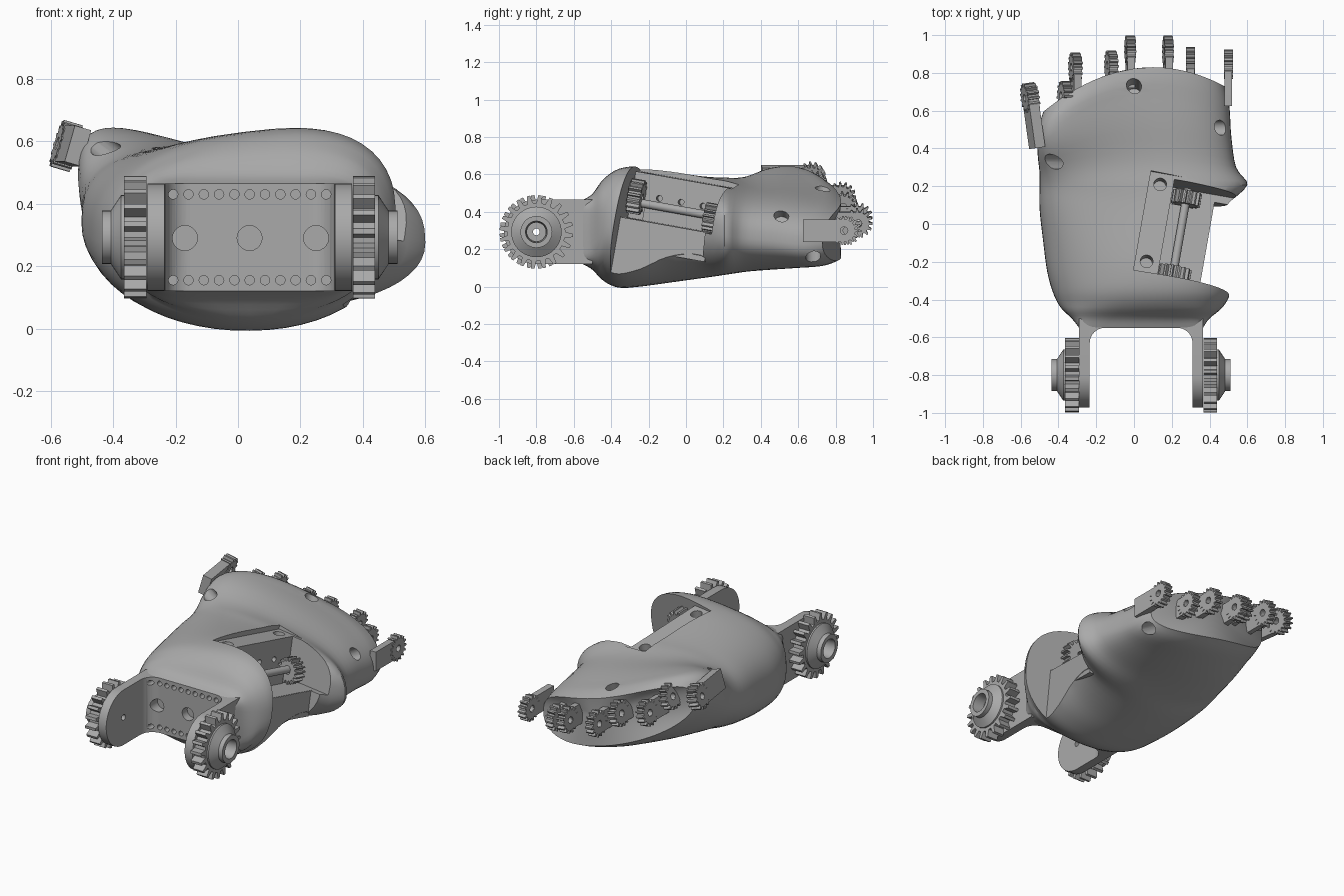
import bpy, bmesh
from math import sin, cos, pi, radians, copysign
from mathutils import Matrix, Vector

if "Cube" in bpy.data.objects:
    bpy.data.objects.remove(bpy.data.objects["Cube"])

grey = bpy.data.materials.new("plastic grey")
grey.use_nodes = True
grey.diffuse_color = (0.4, 0.4, 0.4, 1)
grey.node_tree.nodes["Principled BSDF"].inputs["Base Color"].default_value = (0.4, 0.4, 0.4, 1)


def rot(deg, axis):
    return Matrix.Rotation(radians(deg), 4, axis)


def at(*p):
    return Matrix.Translation(Vector(p))


ALONG_X, ALONG_Y = rot(90, 'Y'), rot(-90, 'X')


def finish(name, bm, matrix=Matrix()):
    bm.transform(matrix)
    bmesh.ops.recalc_face_normals(bm, faces=bm.faces)
    mesh = bpy.data.meshes.new(name)
    bm.to_mesh(mesh)
    bm.free()
    mesh.materials.append(grey)
    ob = bpy.data.objects.new(name, mesh)
    bpy.context.collection.objects.link(ob)
    return ob


def focus(ob):
    bpy.context.view_layer.update()
    return bpy.context.temp_override(object=ob, active_object=ob, selected_objects=[ob],
                                     selected_editable_objects=[ob])


def smooth(ob, angle=35):
    with focus(ob):
        bpy.ops.object.shade_smooth_by_angle(angle=radians(angle))


def extrude(name, pts, depth, matrix):
    """Flat outline extruded both ways along local z."""
    bm = bmesh.new()
    face = bm.faces.new([bm.verts.new((x, y, -depth / 2)) for x, y in pts])
    new = bmesh.ops.extrude_face_region(bm, geom=[face])["geom"]
    bmesh.ops.translate(bm, vec=(0, 0, depth), verts=[v for v in new if isinstance(v, bmesh.types.BMVert)])
    return finish(name, bm, matrix)


def ring_solid(name, rings, matrix, teeth=0):
    """Closed rings (height, radius, tip height) about local z; tips make gear teeth."""
    bm, loops = bmesh.new(), []
    n = teeth * 4 if teeth else 40
    for z, r, tip in rings:
        loop = []
        for i in range(n):
            a = 2 * pi * (i // 4 + (0, .38, .55, .83)[i % 4]) / teeth if teeth else 2 * pi * i / n
            rr = r + (tip if i % 4 > 1 else 0)
            loop.append(bm.verts.new((rr * cos(a), rr * sin(a), z)))
        loops.append(loop)
    for a, b in zip(loops, loops[1:] + loops[:1]):
        for i in range(n):
            j = (i + 1) % n
            bm.faces.new((a[i], a[j], b[j], b[i]))
    ob = finish(name, bm, matrix)
    smooth(ob, 25)


def gear(name, r, tip, thick, hole, teeth, matrix):
    h = thick / 2
    root = r - tip
    ring_solid(name, [(-h, hole, 0), (-h, root, tip), (h, root, tip), (h, hole, 0)], matrix, teeth)


def stadium(r, length):
    """Bar outline with one rounded end, running along +y."""
    arc = [(r * cos(pi + pi * i / 20), r * sin(pi + pi * i / 20)) for i in range(21)]
    return arc + [(r, length), (-r, length)]


def cut(ob, cutter):
    mod = ob.modifiers.new("cut", 'BOOLEAN')
    mod.operation, mod.solver, mod.object = 'DIFFERENCE', 'EXACT', cutter
    with focus(ob):
        bpy.ops.object.modifier_apply(modifier=mod.name)
    bpy.data.objects.remove(cutter)


def drill(ob, holes):
    """Cut cylinders (matrix, radius, depth) out of a part."""
    bm = bmesh.new()
    for matrix, r, depth in holes:
        bmesh.ops.create_cone(bm, cap_ends=True, segments=20, radius1=r, radius2=r, depth=depth, matrix=matrix)
    cut(ob, finish("drill", bm))
    smooth(ob)


def box(name, lo, hi, matrix):
    lo, hi = Vector(lo), Vector(hi)
    bm = bmesh.new()
    bmesh.ops.create_cube(bm, size=1, matrix=at(*((lo + hi) / 2)) @ Matrix.Diagonal((*(hi - lo), 1)))
    return finish(name, bm, matrix)


# Palm stations: y, left x, right x, bottom left/right, top left/right, squareness
STATIONS = [
    (-.55, -.29, .365, .12, .12, .465, .465, 9),
    (-.50, -.33, .40, .09, .09, .49, .50, 5),
    (-.44, -.39, .47, .03, .03, .54, .60, 3),
    (-.36, -.43, .51, -.01, 0, .57, .67, 2.6),
    (-.25, -.46, .50, 0, 0, .57, .69, 2.6),
    (-.10, -.48, .46, .02, .02, .58, .65, 2.6),
    (.08, -.50, .48, .06, .03, .60, .58, 2.6),
    (.21, -.50, .60, .09, .04, .63, .51, 2.6),
    (.34, -.50, .54, .12, .05, .66, .47, 2.7),
    (.55, -.51, .515, .18, .04, .73, .45, 2.8),
    (.74, -.51, .505, .26, .03, .75, .42, 2.8),
    (.83, -.48, .48, .31, .06, .69, .40, 2.8)]


def spline(a, b, c, d, t):
    return [q + t / 2 * (r - p + t * (2 * p - 5 * q + 4 * r - s + t * (3 * (q - r) + s - p)))
            for p, q, r, s in zip(a, b, c, d)]


def section(bm, st, n=56):
    y, xl, xr, bl, br, tl, tr, power = st
    k = min(1, max(0, (y - .2) / .5))  # knuckle bow and palm hollow
    verts = []
    for i in range(n):
        c, s = cos(2 * pi * i / n), sin(2 * pi * i / n)
        p = power if s > 0 else 2.1 + max(0, power - 3)  # rounder underside
        x = (xl + xr) / 2 + (xr - xl) / 2 * copysign(abs(c) ** (2 / p), c)
        u = (x - xl) / (xr - xl)
        bottom = bl + (br - bl) * u
        top = tl + (tr - tl) * u - .06 * k * sin(pi * u)
        z = (top + bottom) / 2 + (top - bottom) / 2 * copysign(abs(s) ** (2 / p), s)
        verts.append(bm.verts.new((x, y - .7 * k * (x - .1) ** 2, z)))
    return verts


bm = bmesh.new()
padded = STATIONS[:1] + STATIONS + STATIONS[-1:]
rows = [spline(*padded[i:i + 4], t / 4) for i in range(len(STATIONS) - 1) for t in range(4)]
loops = [section(bm, st) for st in rows + [STATIONS[-1]]]
for a, b in zip(loops, loops[1:]):
    for i in range(len(a)):
        j = (i + 1) % len(a)
        bm.faces.new((a[i], a[j], b[j], b[i]))
bm.faces.new(loops[0])
tip = bm.verts.new((.06, .82, .36))
for i, v in enumerate(loops[-1]):
    bm.faces.new((v, loops[-1][i - 1], tip))
palm = finish("palm", bm)

# Thumb drive bay, in its own tilted frame
BAY = at(0, 0, .32) @ rot(-10, 'Z') @ rot(-10, 'X')
cut(palm, box("bay_cutter", (.17, -.29, 0), (.9, .23, .6), BAY))
cut(palm, box("side_cutter", (.4, -.29, -.4), (.9, .19, .6), BAY))
cut(palm, box("ledge_cutter", (.04, -.29, .25), (.3, .25, .6), BAY))
box("thumb_bay_wall", (.25, -.3, -.155), (.398, .2, .002), BAY)

# Screw and cable holes
front_holes = [(at(-.2075 + .049 * i, -.58, z) @ ALONG_Y, .015, .16) for i in range(11) for z in (.155, .43)]
front_holes += [(at(x, -.58, .29) @ ALONG_Y, .04, .16) for x in (-.17, .037, .25)]
holes = [(BAY @ at(.17, y, .13) @ ALONG_X, .016, .1) for y in (-.14, -.02, .1)]
holes += [(BAY @ at(.1, y, .22), .034, .12) for y in (-.23, .19)]
holes += [(at(.0, .73, .52) @ rot(-20, 'X'), .04, .3),
          (at(.48, .51, .39) @ rot(60, 'Y'), .04, .2),
          (at(-.43, .33, .58) @ rot(-50, 'Y'), .04, .24),
          (at(.44, .68, .17) @ rot(120, 'Y'), .04, .25)]
drill(palm, front_holes + holes)

# Thumb gears and shaft
for label, y, z, r in (("front", -.25, .12, .094), ("rear", .17, .08, .078)):
    gear("thumb_gear_" + label, r, .02, .07, .02, 16, BAY @ at(.25, y, z) @ ALONG_Y)
ring_solid("thumb_shaft", [(-.25, .004, 0), (-.25, .022, 0), (.22, .022, 0), (.22, .004, 0)],
           BAY @ at(.25, 0, .09) @ ALONG_Y)
box("thumb_servo", (.17, -.2, -.01), (.23, .13, .07), BAY)

# Wrist fork, mirrored about its own centre
MID = .0375
YZ = Matrix(((0, 0, 1, 0), (1, 0, 0, 0), (0, 1, 0, 0), (0, 0, 0, 1)))
for side, s in (("right", -1), ("left", 1)):
    pivot = at(MID + s * .3, -.8, .2925)
    arm = extrude("wrist_arm_" + side, stadium(.1725, .3), .055, pivot @ YZ @ rot(-90, 'Z'))
    drill(arm, [(pivot @ ALONG_X, .018, .2)])
    outline = [(s * .29, -.53), (s * .29, -.63)]
    outline += [(s * (.192 + .08 * cos(a)), -.63 + .08 * sin(a)) for a in (pi / 2 * i / 10 for i in range(11))]
    outline += [(s * .192, -.53)]
    drill(extrude("wrist_fillet_" + side, outline, .345, at(MID, 0, .2925)), front_holes)
    turn = rot(90 * s, 'Y')
    gear("wrist_gear_" + side, .197, .042, .072, .05, 20, at(MID + s * .366, -.8, .2925) @ turn)
    ring_solid("wrist_boss_" + side,
               [(-.02, .05, 0), (-.02, .135, 0), (.012, .135, 0), (.045, .085, 0), (.073, .085, 0), (.073, .058, 0)],
               at(MID + s * .4, -.8, .2925) @ turn)

# Knuckle hinges: finger, x, y, z, tilt, turn, bar length, bar thickness
KNUCKLES = [
    ("little_outer", -.55, .67, .585, 16, 8, .27, .055), ("little_inner", -.365, .68, .54, 16, 0, .2, .04),
    ("ring_outer", -.31, .83, .48, 12, 0, .2, .04), ("ring_inner", -.12, .84, .43, 12, 0, .18, .04),
    ("middle_outer", -.02, .92, .37, 6, 0, .2, .04), ("middle_inner", .18, .92, .34, 6, 0, .2, .04),
    ("index_inner", .30, .86, .30, 0, 0, .2, .04), ("index_outer", .50, .845, .30, 0, 0, .22, .04)]
for label, x, y, z, tilt, turn, length, thick in KNUCKLES:
    hinge = at(x, y, z) @ rot(turn, 'Z') @ rot(tilt, 'Y')
    lug = extrude("knuckle_lug_" + label, stadium(.06, length), thick, hinge @ YZ @ rot(90, 'Z'))
    drill(lug, [(hinge @ ALONG_X, .02, .2)])
    gear("knuckle_gear_" + label, .078, .018, thick + .008, .021, 15, hinge @ ALONG_X)
